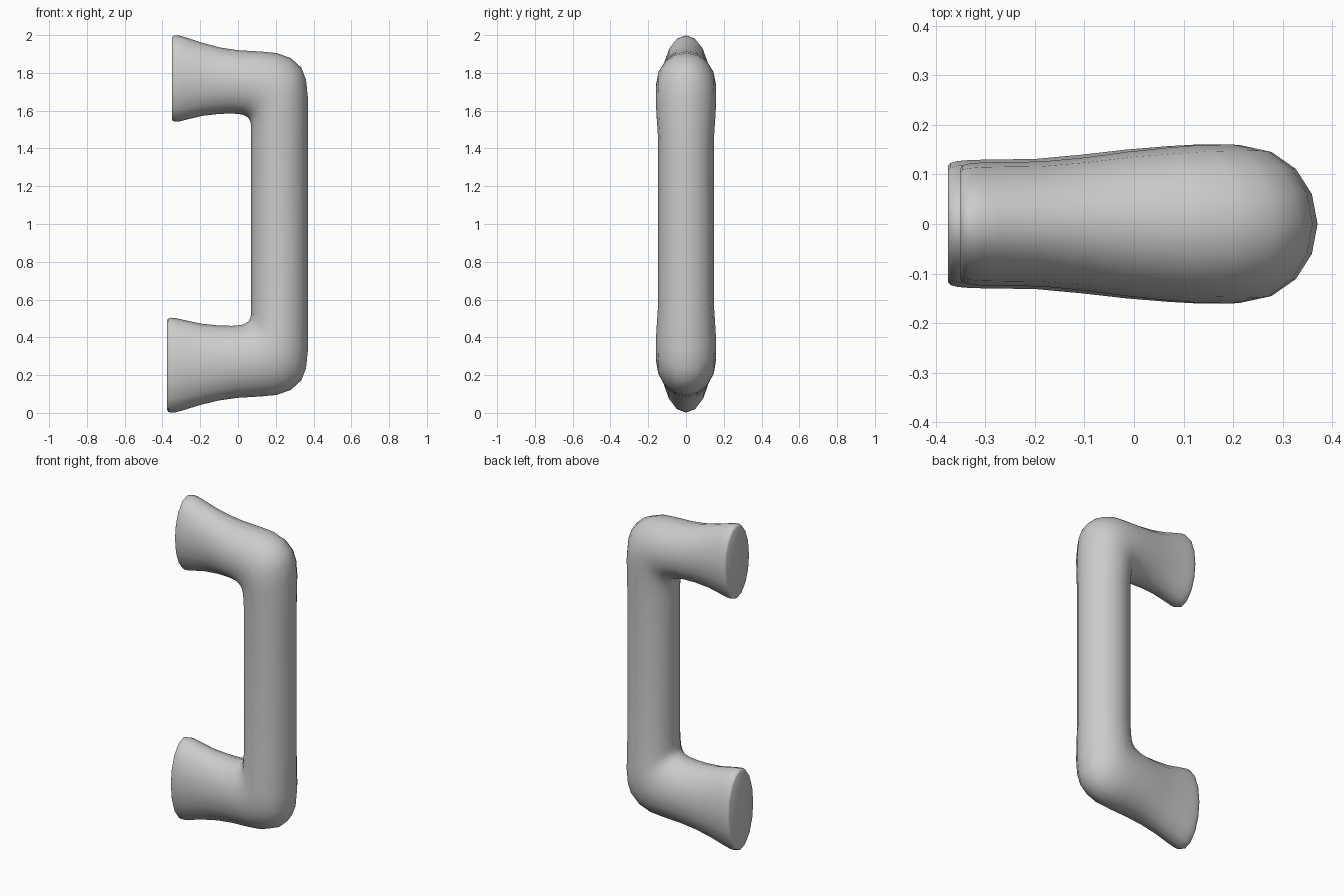
import bpy, bmesh, math

if "Cube" in bpy.data.objects:
    bpy.data.objects.remove(bpy.data.objects["Cube"])

SIDES = 16
# cross-sections of the lower arm: outer x, outer z, inner x, inner z, half depth
ARM = [
    (-0.375, 0.016, -0.375, 0.490, 0.117),
    (-0.370, 0.006, -0.370, 0.500, 0.123),
    (-0.355, 0.001, -0.355, 0.504, 0.127),
    (-0.330, 0.003, -0.330, 0.502, 0.129),
    (-0.290, 0.014, -0.290, 0.493, 0.130),
    (-0.200, 0.042, -0.200, 0.473, 0.131),
    (-0.100, 0.066, -0.105, 0.463, 0.140),
    (0.000, 0.080, -0.030, 0.461, 0.150),
    (0.120, 0.087, 0.020, 0.466, 0.157),
    (0.205, 0.095, 0.043, 0.475, 0.160),
    (0.280, 0.122, 0.056, 0.486, 0.160),
    (0.335, 0.172, 0.064, 0.500, 0.160),
    (0.360, 0.235, 0.068, 0.516, 0.159),
    (0.370, 0.330, 0.070, 0.540, 0.157),
    (0.370, 0.560, 0.070, 0.600, 0.147),
]


def upper(s):
    """Mirror a lower section into the slightly slimmer upper arm."""
    ox, oz, ix, iz, h = s
    slim = lambda x: x * 0.35 / 0.375 if x < 0 else x
    k = 0.96 if ox < -0.1 else min(1.0, 0.96 + 0.1 * (ox + 0.1))
    return (slim(ox), 2.0 - oz, slim(ix), 2.046 - iz, h * k)


def ring(bm, s):
    """Elliptical ring spanning the outer and inner profile points."""
    ox, oz, ix, iz, h = s
    verts = []
    for i in range(SIDES):
        a = 2 * math.pi * i / SIDES
        t = (1 + math.cos(a)) / 2
        verts.append(bm.verts.new((ix + (ox - ix) * t, h * math.sin(a),
                                   iz + (oz - iz) * t)))
    return verts


# pull handle: lower foot, corner, grip, corner, upper foot in one loft
bm = bmesh.new()
sections = ARM + [upper(s) for s in reversed(ARM)]
rings = [ring(bm, s) for s in sections]
for a, b in zip(rings, rings[1:]):
    for i in range(SIDES):
        j = (i + 1) % SIDES
        bm.faces.new((a[i], a[j], b[j], b[i]))

# flat mounting faces
bm.faces.new(rings[0])
bm.faces.new(rings[-1])
bmesh.ops.recalc_face_normals(bm, faces=bm.faces)

mesh = bpy.data.meshes.new("pull_handle")
bm.to_mesh(mesh)
bm.free()
handle = bpy.data.objects.new("pull_handle", mesh)
bpy.context.collection.objects.link(handle)
bpy.context.view_layer.objects.active = handle
handle.select_set(True)
bpy.ops.object.shade_smooth_by_angle(angle=math.radians(50))
